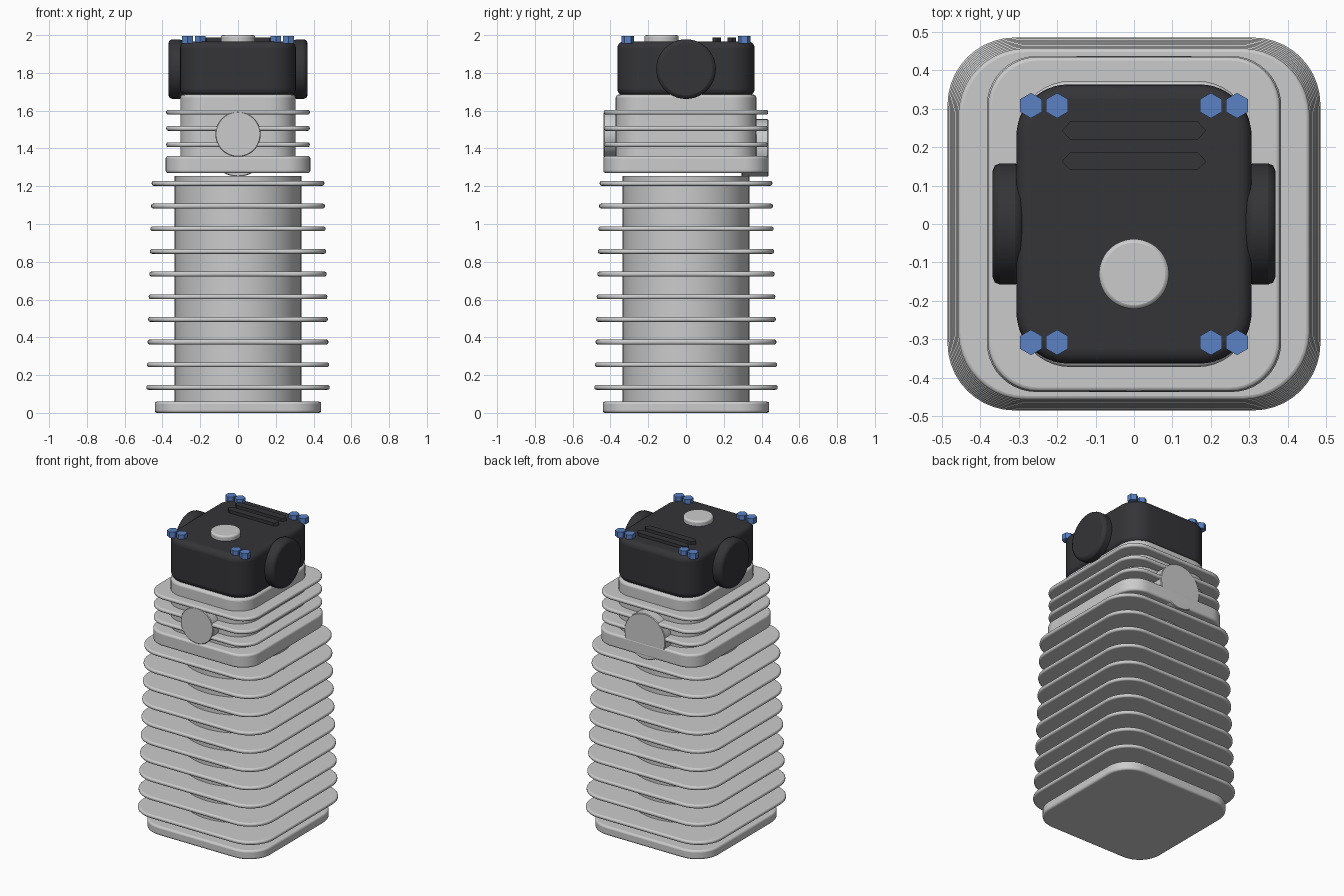
import bpy, bmesh
from math import cos, sin, pi
from mathutils import Matrix

if "Cube" in bpy.data.objects:
    bpy.data.objects.remove(bpy.data.objects["Cube"])


def material(name, color):
    m = bpy.data.materials.new(name)
    m.diffuse_color = color
    m.use_nodes = True
    m.node_tree.nodes["Principled BSDF"].inputs["Base Color"].default_value = m.diffuse_color
    return m


dark = material("dark_cover", (0.035, 0.035, 0.04, 1))
blue = material("blue_bolt", (0.1, 0.22, 0.55, 1))


def circle(r, n, start=0.0):
    return [(r * cos(start + 2 * pi * i / n), r * sin(start + 2 * pi * i / n)) for i in range(n)]


def rounded_rect(hx, hy, r, seg=10):
    pts = []
    for k, (sx, sy) in enumerate([(1, 1), (-1, 1), (-1, -1), (1, -1)]):
        for i in range(seg + 1):
            a = pi / 2 * (k + i / seg)
            pts.append((sx * (hx - r) + r * cos(a), sy * (hy - r) + r * sin(a)))
    return pts


def prism(name, outline, z0, z1, bevel=0.0, segs=3, mat=None, matrix=None):
    """Extrude an outline from z0 to z1, then round its rims."""
    bm = bmesh.new()
    low = [bm.verts.new((x, y, z0)) for x, y in outline]
    high = [bm.verts.new((x, y, z1)) for x, y in outline]
    n = len(outline)
    bm.faces.new(low[::-1])
    bm.faces.new(high)
    for i in range(n):
        j = (i + 1) % n
        bm.faces.new((low[i], low[j], high[j], high[i]))
    if matrix:
        bm.transform(matrix)
    mesh = bpy.data.meshes.new(name)
    bm.to_mesh(mesh)
    bm.free()
    ob = bpy.data.objects.new(name, mesh)
    bpy.context.collection.objects.link(ob)
    if mat:
        mesh.materials.append(mat)
    if bevel:
        b = ob.modifiers.new("rim", 'BEVEL')
        b.width, b.segments = bevel, segs
        b.limit_method, b.angle_limit = 'ANGLE', 0.7
    bpy.ops.object.select_all(action='DESELECT')
    ob.select_set(True)
    bpy.context.view_layer.objects.active = ob
    bpy.ops.object.shade_smooth_by_angle(angle=0.6)
    return ob


# Cylinder barrel with base flange and tapering stack of fins
prism("base_flange", rounded_rect(0.44, 0.44, 0.16), 0, 0.06, 0.012)
prism("barrel", circle(0.335, 64), 0.03, 1.253)
for i in range(10):
    h = 0.485 - 0.028 * i / 9
    z = 0.135 + 0.12 * i
    prism(f"barrel_fin_{i + 1}", rounded_rect(h, h, 0.175), z - 0.0125, z + 0.0125, 0.01)

# Cylinder head
prism("head_flange", rounded_rect(0.383, 0.437, 0.13), 1.27, 1.36, 0.012)
prism("head_core", rounded_rect(0.305, 0.372, 0.14), 1.34, 1.685, 0.015)
for i in range(3):
    z = 1.42 + 0.086 * i
    prism(f"head_fin_{i + 1}", rounded_rect(0.38, 0.435, 0.13), z - 0.0125, z + 0.0125, 0.01)

# Intake and exhaust ports
turn_y = Matrix.Rotation(pi / 2, 4, 'X')
prism("front_port", circle(0.12, 48), 0.29, 0.436, 0.004, 1,
      matrix=Matrix.Translation((0, 0, 1.475)) @ turn_y)
prism("back_port", circle(0.152, 48), -0.436, -0.295, 0.004, 1,
      matrix=Matrix.Translation((0, 0, 1.403)) @ turn_y)

# Valve cover and round side caps
prism("valve_cover", rounded_rect(0.306, 0.363, 0.135, 12), 1.68, 1.967, 0.035, 5, dark)
for side, name in ((1, "right"), (-1, "left")):
    prism(f"{name}_cap", circle(0.158, 48), 0.29, 0.368, 0.02, 2, dark,
          Matrix.Translation((0, 0, 1.82)) @ Matrix.Rotation(side * pi / 2, 4, 'Y'))
    # Hex bolts in pairs at the corners
    for sy in (1, -1):
        for x in (0.2, 0.268):
            prism("bolt", circle(0.033, 6, pi / 2), 1.956, 1.995, mat=blue,
                  matrix=Matrix.Translation((side * x, sy * 0.308, 0)))

# Filler plug and top ribs
prism("filler_plug", circle(0.091, 48), 1.95, 2.0, 0.01, 2,
      matrix=Matrix.Translation((0, -0.13, 0)))
rib = [(-0.188, 0), (-0.166, -0.023), (0.166, -0.023), (0.188, 0), (0.166, 0.023), (-0.166, 0.023)]
for y in (0.163, 0.243):
    prism("top_rib", rib, 1.95, 1.988, mat=dark, matrix=Matrix.Translation((0, y, 0)))
